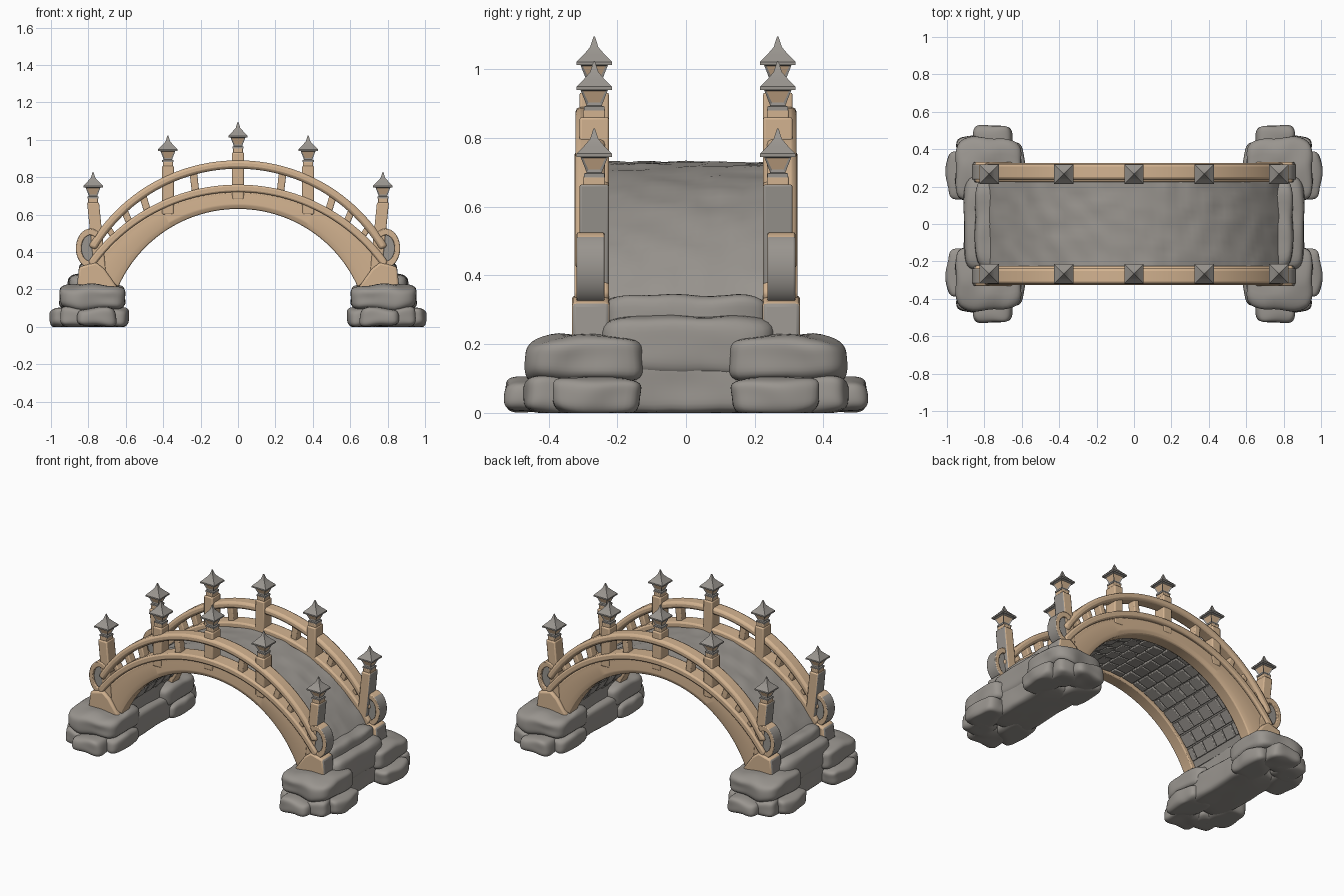
import bpy, bmesh, math
from mathutils import Vector, noise, Matrix

if "Cube" in bpy.data.objects:
    bpy.data.objects.remove(bpy.data.objects["Cube"])


def material(name, rgb):
    m = bpy.data.materials.new(name)
    m.diffuse_color = (*rgb, 1)
    m.use_nodes = True
    m.node_tree.nodes["Principled BSDF"].inputs["Base Color"].default_value = m.diffuse_color
    return m


WOOD = material("tan_wood", (0.65, 0.45, 0.28))
STONE = material("grey_stone", (0.32, 0.30, 0.275))


def finish(name, bm, mats, mx=False, my=False, bevel=0, angle=40):
    bmesh.ops.recalc_face_normals(bm, faces=bm.faces)
    me = bpy.data.meshes.new(name)
    bm.to_mesh(me)
    bm.free()
    for m in mats:
        me.materials.append(m)
    me.shade_smooth()
    me.set_sharp_from_angle(angle=math.radians(angle))
    ob = bpy.data.objects.new(name, me)
    bpy.context.collection.objects.link(ob)
    if bevel:
        b = ob.modifiers.new("bevel", 'BEVEL')
        b.width, b.segments = bevel, 2
    if mx or my:
        mod = ob.modifiers.new("mirror", 'MIRROR')
        mod.use_axis = (mx, my, False)
        mod.use_mirror_merge = False
    return ob


# Arcs are (radius, centre height, half span)
def arc(c, u):
    a = math.asin(c[2] / c[0]) * u
    return Vector((c[0] * math.sin(a), 0, c[1] + c[0] * math.cos(a)))


def height(c, x):
    return c[1] + math.sqrt(c[0] ** 2 - x * x)


def sweep(name, lo, hi, section, mat, n=48, my=True, bevel=0.0, rough=0.0):
    """Section points are (y, f): f = 0 on the lower arc, 1 on the upper arc."""
    bm = bmesh.new()
    rings = []
    for i in range(n + 1):
        u = 2 * i / n - 1
        ring = []
        for y, f in section:
            p = arc(lo, u).lerp(arc(hi, u), f) + Vector((0, y, 0))
            p.z += rough * noise.noise(p * 14)
            ring.append(bm.verts.new(p))
        rings.append(ring)
    k = len(section)
    for a, b in zip(rings, rings[1:]):
        for j in range(k):
            bm.faces.new((a[j], a[(j + 1) % k], b[(j + 1) % k], b[j]))
    bm.faces.new(rings[0])
    bm.faces.new(rings[-1])
    return finish(name, bm, [mat], False, my, bevel)


def prism(name, pts, y0, y1, mats, mx=True, bevel=0.006, grey_end=False):
    """Extrude an x-z outline along y; outward end faces can turn grey."""
    bm = bmesh.new()
    a = [bm.verts.new((x, y0, z)) for x, z in pts]
    b = [bm.verts.new((x, y1, z)) for x, z in pts]
    bm.faces.new(a)
    bm.faces.new(b)
    n = len(pts)
    for i in range(n):
        bm.faces.new((a[i], a[(i + 1) % n], b[(i + 1) % n], b[i]))
    bmesh.ops.recalc_face_normals(bm, faces=bm.faces)
    if grey_end:
        for f in bm.faces:
            f.material_index = 1 if f.normal.x > 0.55 else 0
    return finish(name, bm, mats, mx, True, bevel)


def boulder(name, x, y, z, my=True, power=4.5, rough=0.022):
    """Rounded rough stone filling the given x, y and z ranges."""
    bm = bmesh.new()
    bmesh.ops.create_cube(bm, size=2)
    bmesh.ops.subdivide_edges(bm, edges=bm.edges[:], cuts=11, use_grid_fill=True)
    mid = Vector([(r[0] + r[1]) / 2 for r in (x, y, z)])
    half = Vector([(r[1] - r[0]) / 2 for r in (x, y, z)])
    for v in bm.verts:
        d = v.co.copy()
        k = sum(abs(c) ** power for c in d) ** (-1 / power)
        p = Vector([mid[i] + half[i] * d[i] * k for i in range(3)])
        p += noise.noise_vector(p * 9) * rough * 0.7
        p.z = max(p.z, z[0] if z[0] == 0 else 0.0)
        v.co = p
    return finish(name, bm, [STONE], True, my, 0, 60)


# Main arcs
BEAM_LO, BEAM_HI = (0.70, -0.07, 0.64), (0.945, -0.225, 0.78)
CURB_HI = (0.985, -0.225, 0.80)
RAIL_LO, RAIL_HI = (0.881, -0.036, 0.76), (0.926, -0.036, 0.80)


def band(y0, y1):
    return [(y0, 0), (y1, 0), (y1, 1), (y0, 1)]


# Side beams, curbs and handrails
sweep("side_beam", BEAM_LO, BEAM_HI,
      [(0.222, 0), (0.30, 0), (0.312, 0.25), (0.306, 0.8), (0.306, 1), (0.222, 1)], WOOD, bevel=0.006)
sweep("curb", BEAM_HI, CURB_HI, band(0.224, 0.325), WOOD, bevel=0.01)
sweep("handrail", RAIL_LO, RAIL_HI, band(0.235, 0.322), WOOD, bevel=0.015)

# Stone deck with a worn top
ys = [0.23 - 0.46 * i / 14 for i in range(15)]
sweep("deck", (0.728, -0.07, 0.66), (0.955, -0.225, 0.80),
      [(-0.23, 0), (0.23, 0)] + [(y, 1) for y in ys], STONE, 60, False, 0, 0.01)

# Brick courses on the underside of the deck
bm = bmesh.new()
rows = 18
for i in range(rows):
    a = math.radians(-62 + 124 * (i + 0.5) / rows)
    edges = [-0.222, -0.13, -0.04, 0.05, 0.14, 0.222] if i % 2 else [-0.222, -0.175, -0.085, 0.005, 0.095, 0.18, 0.222]
    for y0, y1 in zip(edges, edges[1:]):
        r = 0.724 + 0.004 * noise.noise((i * 1.7, y0 * 20, 0))
        m = (Matrix.Translation((r * math.sin(a), (y0 + y1) / 2, -0.07 + r * math.cos(a)))
             @ Matrix.Rotation(a, 4, 'Y') @ Matrix.Diagonal((0.078, y1 - y0 - 0.008, 0.02, 1)))
        bmesh.ops.create_cube(bm, size=1, matrix=m)
finish("underside_bricks", bm, [STONE], bevel=0.004)


# Square lantern with inset panels and a curved pointed roof
def lantern(name, x, z):
    prof = [(0.03, 0), (0.03, 0.011), (0.022, 0.014), (0.04, 0.06), (0.052, 0.06),
            (0.052, 0.069), (0.029, 0.092), (0.012, 0.112), (0.002, 0.143)]
    bm = bmesh.new()
    rings = [[bm.verts.new((x + sx * w, 0.267 + sy * w, z + h))
              for sx, sy in ((-1, -1), (1, -1), (1, 1), (-1, 1))] for w, h in prof]
    panels = []
    for k, (a, b) in enumerate(zip(rings, rings[1:])):
        for j in range(4):
            f = bm.faces.new((a[j], a[(j + 1) % 4], b[(j + 1) % 4], b[j]))
            if k == 2:
                panels.append(f)
    bm.faces.new(rings[0])
    bm.faces.new(rings[-1])
    bmesh.ops.recalc_face_normals(bm, faces=bm.faces)
    bmesh.ops.inset_individual(bm, faces=panels, thickness=0.009, depth=-0.004)
    for f in panels:
        f.material_index = 1
    finish(name, bm, [STONE, WOOD], x > 0, True, 0, 25)


# Posts: (name, foot x, foot z, top x, top z)
for nm, x0, z0, x1, z1 in (("crown", 0, 0.68, 0, 0.952),
                           ("middle", 0.375, 0.60, 0.375, 0.88),
                           ("end", 0.738, 0.30, 0.775, 0.685)):
    w = 0.032
    end = nm == "end"
    prism(nm + "_post", [(x0 - w, z0), (x0 + w, z0), (x1 + w, z1 - 0.02), (x1 - w, z1 - 0.02)],
          0.224, 0.31, [WOOD, STONE], x0 > 0, 0.007, end)
    c = 0.027
    prism(nm + "_post_cap", [(x1 - c, z1 - 0.03), (x1 + c, z1 - 0.03), (x1 + c, z1 + 0.003), (x1 - c, z1 + 0.003)],
          0.235, 0.299, [WOOD], x0 > 0, 0.004)
    lantern(nm + "_lantern", x1, z1)

# Balusters between curb and handrail, leaning outward a little
for i, x in enumerate((0.225, 0.48, 0.575, 0.66)):
    w, lean = 0.02, 0.02 * x / 0.3
    lo, hi = height(CURB_HI, x) - 0.03, height(RAIL_HI, x + lean) - 0.025
    prism("baluster_%d" % (i + 1), [(x - w, lo), (x + w, lo), (x + lean + w, hi), (x + lean - w, hi)],
          0.25, 0.305, [WOOD])


# Scrolls that end the handrails
def ellipse(rx, rz, a0, a1, n):
    return [(0.79 + rx * math.cos(math.radians(a0 + (a1 - a0) * i / n)),
             0.42 + rz * math.sin(math.radians(a0 + (a1 - a0) * i / n))) for i in range(n + 1)]


prism("scroll_band", ellipse(0.077, 0.105, 125, -110, 22) + ellipse(0.047, 0.07, -110, 125, 22),
      0.237, 0.318, [WOOD, STONE], grey_end=True, bevel=0.005)
prism("scroll_core", ellipse(0.052, 0.075, 0, 345, 23), 0.25, 0.306, [STONE], bevel=0.008)

# Pedestals under the end posts
prism("pedestal", [(0.63, 0.19), (0.865, 0.19), (0.85, 0.32), (0.76, 0.345), (0.715, 0.31)],
      0.222, 0.332, [WOOD, STONE], bevel=0.012, grey_end=True)

# Abutments and landing steps
boulder("abutment_base", (0.62, 0.90), (-0.30, 0.30), (0, 0.165), False, 7, 0.012)
boulder("landing_step", (0.66, 0.908), (-0.25, 0.25), (0.10, 0.285), False, 5, 0.014)
boulder("upper_step", (0.68, 0.85), (-0.235, 0.235), (0.2, 0.345), False, 5, 0.014)

# Stone clusters at the four corners
boulder("corner_stone", (0.60, 0.955), (0.115, 0.46), (0.085, 0.225))
boulder("outer_foot_stone", (0.66, 0.85), (0.34, 0.525), (0, 0.10))
boulder("end_foot_stone", (0.82, 1.0), (0.13, 0.39), (0, 0.10))
boulder("inner_foot_stone", (0.59, 0.77), (0.16, 0.43), (0, 0.10))
boulder("diagonal_foot_stone", (0.78, 0.945), (0.30, 0.465), (0, 0.105))
